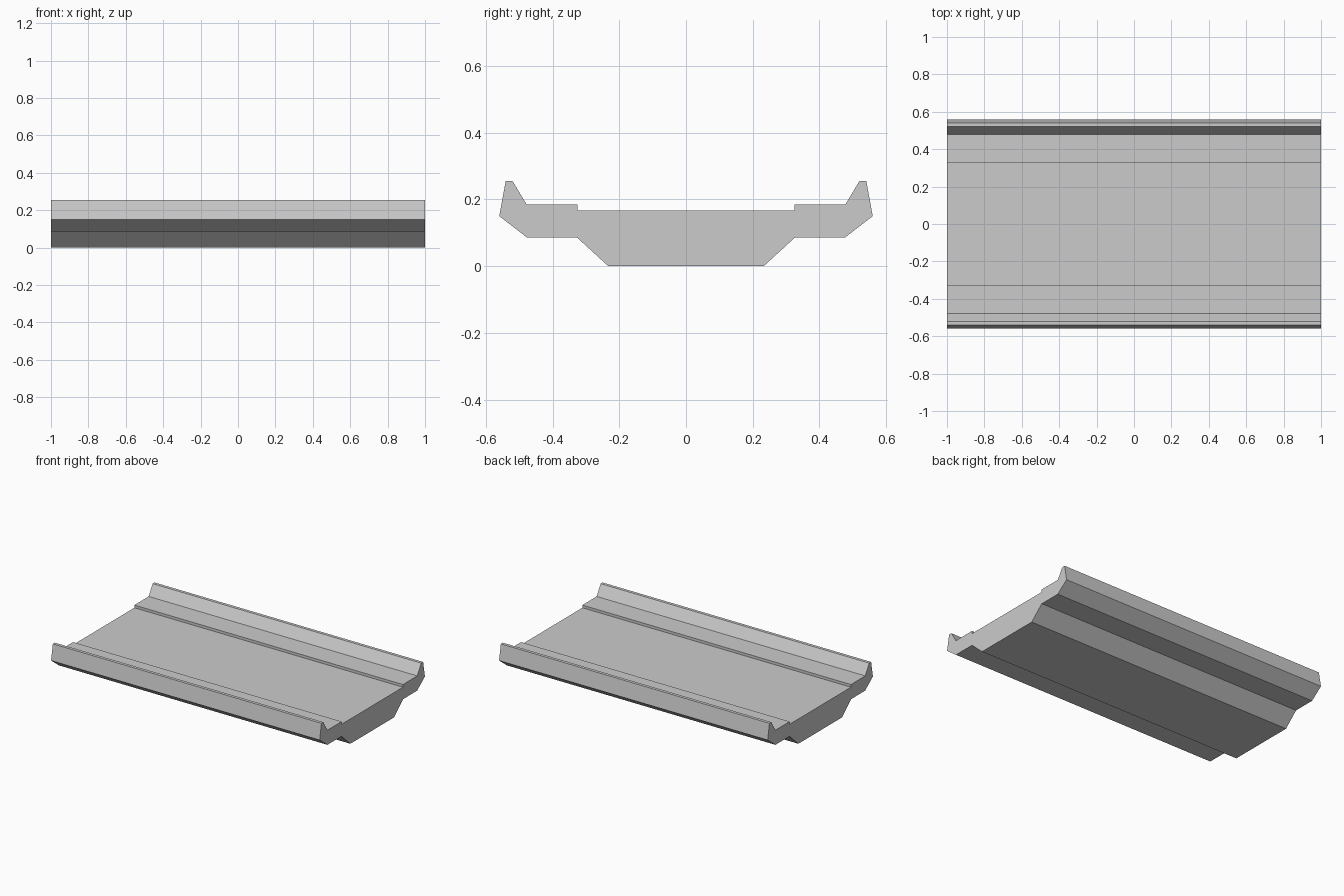
import bpy, bmesh

if "Cube" in bpy.data.objects:
    bpy.data.objects.remove(bpy.data.objects["Cube"])

# Half cross-section (y, z), from the underside round to the channel floor
half = [(0.233, 0.0), (0.327, 0.086), (0.477, 0.086), (0.56, 0.15),
        (0.541, 0.255), (0.52, 0.255), (0.478, 0.185), (0.326, 0.185),
        (0.326, 0.167)]
profile = half + [(-y, z) for y, z in reversed(half)]

# Channel slab: mirrored section extruded along x
bm = bmesh.new()
end = bm.faces.new([bm.verts.new((-1, y, z)) for y, z in profile])
extruded = bmesh.ops.extrude_face_region(bm, geom=[end], use_keep_orig=True)
verts = [g for g in extruded["geom"] if isinstance(g, bmesh.types.BMVert)]
bmesh.ops.translate(bm, verts=verts, vec=(2, 0, 0))
bmesh.ops.recalc_face_normals(bm, faces=bm.faces[:])

mesh = bpy.data.meshes.new("channel_slab")
bm.to_mesh(mesh)
bm.free()
slab = bpy.data.objects.new("channel_slab", mesh)
bpy.context.collection.objects.link(slab)
